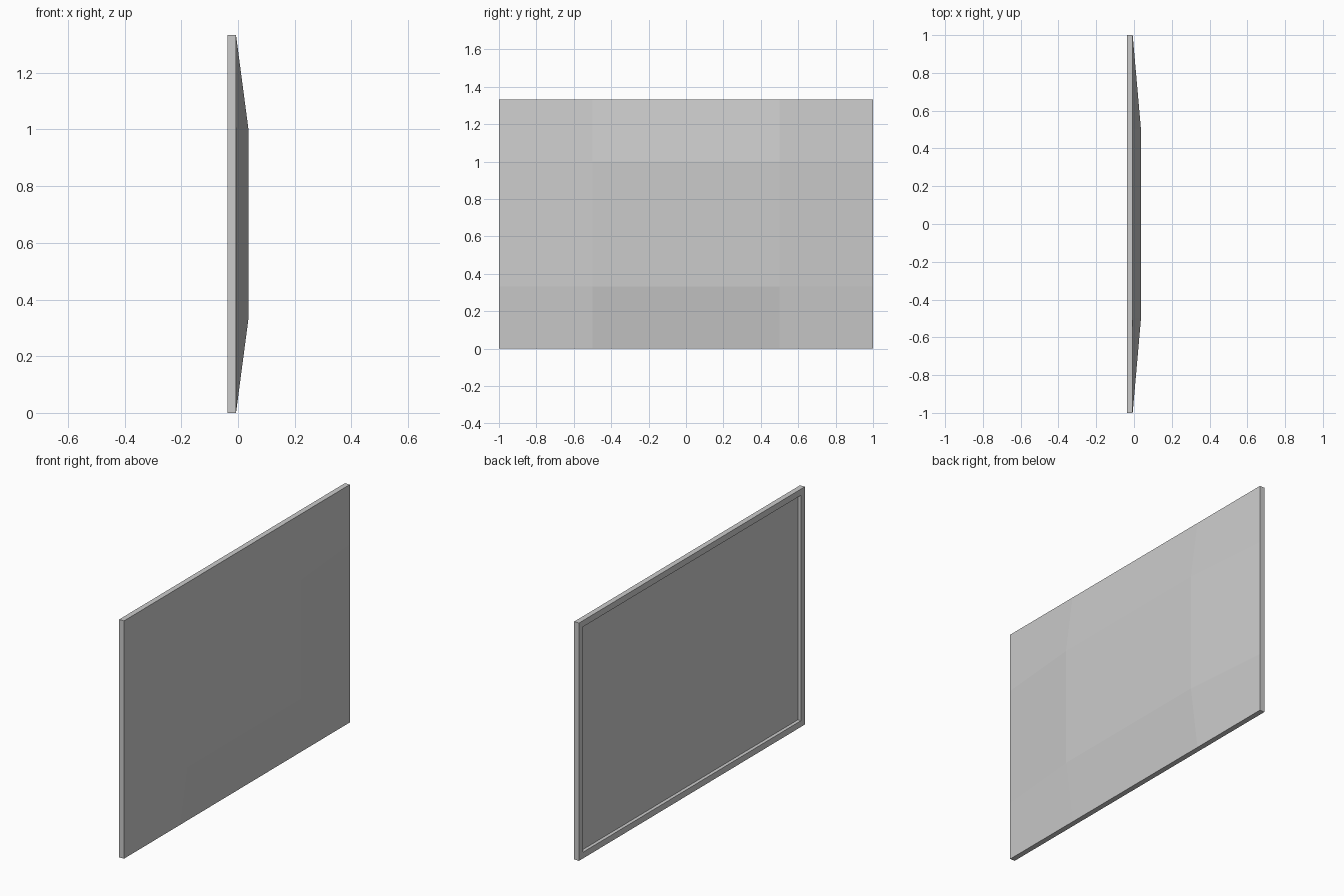
import bpy, bmesh

if "Cube" in bpy.data.objects:
    bpy.data.objects.remove(bpy.data.objects["Cube"])

W, H = 1.0, 1.333          # half width, full height
X_FRONT, X_SEAM, X_BACK = -0.037, -0.007, 0.037
BEZEL, RECESS = 0.035, 0.019


def make_object(name, bm):
    bmesh.ops.recalc_face_normals(bm, faces=bm.faces)
    mesh = bpy.data.meshes.new(name)
    bm.to_mesh(mesh)
    bm.free()
    obj = bpy.data.objects.new(name, mesh)
    bpy.context.collection.objects.link(obj)
    return obj


def ring(bm, x, inset):
    """Rectangular loop of vertices in the plane x, inset from the outline."""
    a, lo, hi = W - inset, inset, H - inset
    return [bm.verts.new((x, y, z)) for y, z in ((-a, lo), (a, lo), (a, hi), (-a, hi))]


def bridge(bm, r1, r2):
    for i in range(4):
        j = (i + 1) % 4
        bm.faces.new((r1[i], r1[j], r2[j], r2[i]))


# Bezel: rectangular frame standing in front of the screen
bm = bmesh.new()
loops = [ring(bm, X_SEAM, 0), ring(bm, X_FRONT, 0),
         ring(bm, X_FRONT, BEZEL), ring(bm, X_FRONT + RECESS, BEZEL)]
for r1, r2 in zip(loops, loops[1:] + loops[:1]):
    bridge(bm, r1, r2)
make_object("bezel", bm)

# Screen: flat panel recessed inside the bezel
bm = bmesh.new()
bm.faces.new(reversed(ring(bm, X_FRONT + RECESS, BEZEL)))
screen = make_object("screen", bm)
if screen.data.polygons[0].normal.x > 0:
    screen.data.flip_normals()

# Back cover: 3 x 3 panel grid with the middle panel pushed outward
bm = bmesh.new()
ys = (-W, -W / 2, W / 2, W)
zs = (0, H / 4, H * 3 / 4, H)
grid = [[bm.verts.new((X_BACK if i in (1, 2) and j in (1, 2) else X_SEAM, y, z))
         for j, z in enumerate(zs)] for i, y in enumerate(ys)]
for i in range(3):
    for j in range(3):
        bm.faces.new((grid[i][j], grid[i + 1][j], grid[i + 1][j + 1], grid[i][j + 1]))
cover = make_object("back_cover", bm)
if cover.data.polygons[4].normal.x < 0:
    cover.data.flip_normals()
